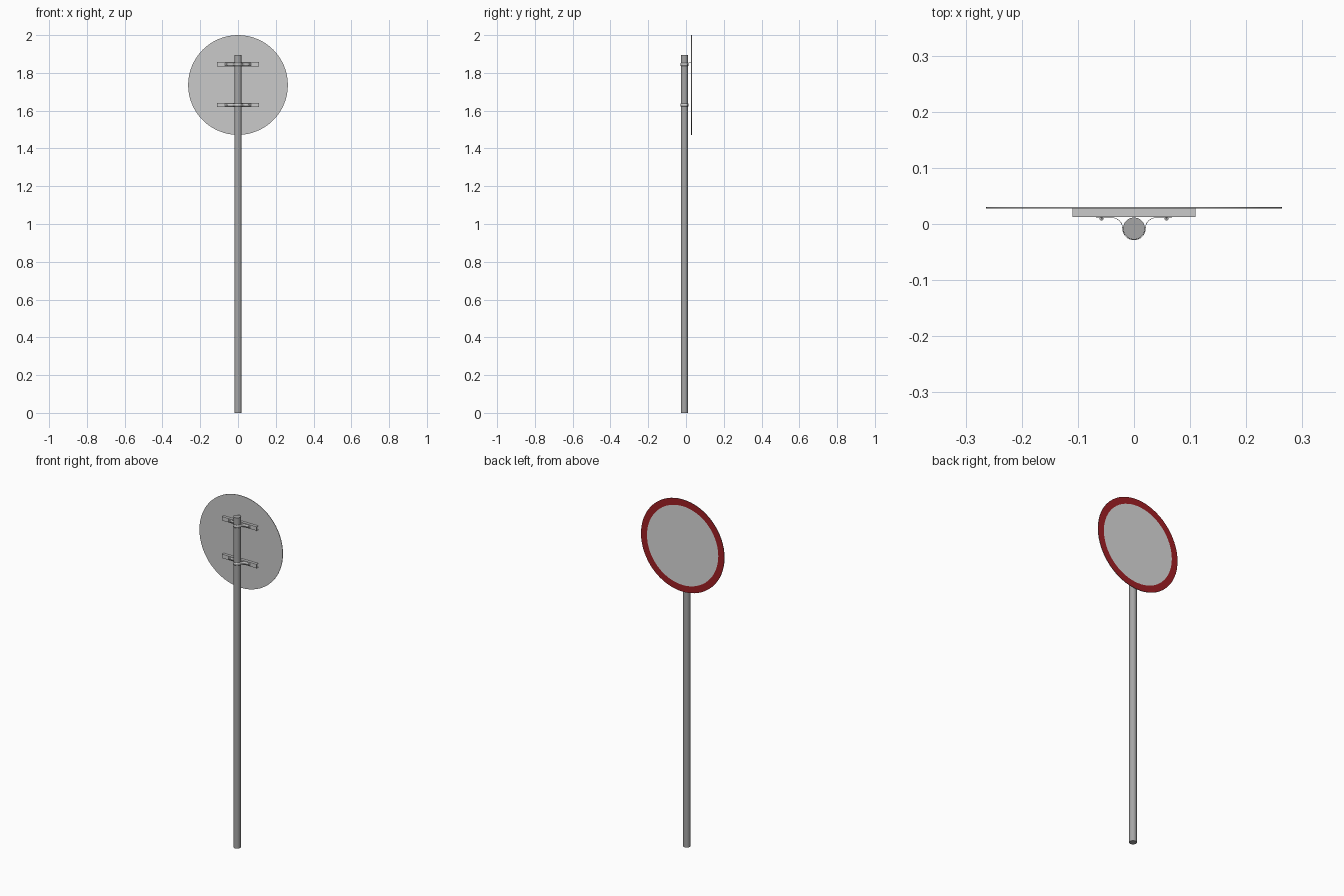
import bpy, bmesh, math
from mathutils import Matrix, Vector

cube = bpy.data.objects.get("Cube")
if cube:
    bpy.data.objects.remove(cube, do_unlink=True)


def material(name, color):
    m = bpy.data.materials.new(name)
    m.use_nodes = True
    m.diffuse_color = (*color, 1)
    m.node_tree.nodes["Principled BSDF"].inputs["Base Color"].default_value = (*color, 1)
    return m


POLE = material("pole grey", (0.38, 0.38, 0.38))
METAL = material("light metal", (0.59, 0.59, 0.59))
WHITE = material("sign face pale grey", (0.70, 0.70, 0.70))
RED = material("sign border red", (0.35, 0.014, 0.018))

POLE_Y, POLE_R, POLE_TOP = -0.008, 0.0195, 1.895
SIGN_Z, SIGN_R, BORDER = 1.736, 0.264, 0.038
WEB_Y, SIGN_BACK, SIGN_FRONT = 0.0125, 0.0275, 0.0305


def finish(name, bm, mats, smooth=False):
    bmesh.ops.recalc_face_normals(bm, faces=bm.faces)
    mesh = bpy.data.meshes.new(name)
    bm.to_mesh(mesh)
    bm.free()
    for m in mats:
        mesh.materials.append(m)
    obj = bpy.data.objects.new(name, mesh)
    bpy.context.collection.objects.link(obj)
    if smooth:
        bpy.ops.object.select_all(action="DESELECT")
        obj.select_set(True)
        bpy.context.view_layer.objects.active = obj
        bpy.ops.object.shade_smooth_by_angle(angle=math.radians(35))
    return obj


def cylinder(radius, depth, center, segments, along_y=False):
    bm = bmesh.new()
    turn = Matrix.Rotation(math.radians(-90), 4, "X") if along_y else Matrix()
    bmesh.ops.create_cone(bm, cap_ends=True, segments=segments, radius1=radius, radius2=radius,
                          depth=depth, matrix=Matrix.Translation(center) @ turn)
    return bm


def strip(name, points, direction, length, thickness, smooth=False):
    """Extrude an open profile into a thin sheet."""
    bm = bmesh.new()
    a = [bm.verts.new(p) for p in points]
    b = [bm.verts.new(Vector(p) + Vector(direction) * length) for p in points]
    for i in range(len(a) - 1):
        bm.faces.new((a[i], a[i + 1], b[i + 1], b[i]))
    obj = finish(name, bm, [METAL], smooth)
    mod = obj.modifiers.new("sheet", "SOLIDIFY")
    mod.thickness, mod.offset = thickness, 0
    return obj


# Pole
finish("pole", cylinder(POLE_R, POLE_TOP, (0, POLE_Y, POLE_TOP / 2), 32), [POLE], True)

# Round sign with a red border on the side facing +y
bm = cylinder(SIGN_R, SIGN_FRONT - SIGN_BACK,
              (0, (SIGN_BACK + SIGN_FRONT) / 2, SIGN_Z), 64, True)
face = max(bm.faces, key=lambda f: f.calc_center_median().y)
border = bmesh.ops.inset_region(bm, faces=[face], thickness=BORDER)["faces"]
for f in border:
    f.material_index = 1
face.material_index = 2
finish("sign_disc", bm, [METAL, RED, WHITE], True)

# Clamp outline: flared ear, then half of the band; mirrored for the other half
FLARE = 0.0195
BAND = POLE_R + 0.0008
half = [(0.068, POLE_Y + FLARE)]
for i in range(9):
    t = math.radians(90 + 90 * i / 8)
    half.append((BAND + FLARE + FLARE * math.cos(t), POLE_Y + FLARE * math.sin(t)))
for i in range(1, 11):
    t = math.radians(-90 * i / 10)
    half.append((BAND * math.cos(t), POLE_Y + BAND * math.sin(t)))
outline = half + [(-x, y) for x, y in reversed(half[:-1])]

for label, z in (("upper", 1.845), ("lower", 1.63)):
    # Channel rail, open toward the sign
    h = 0.011
    channel = [(-0.11, SIGN_BACK, z + h), (-0.11, WEB_Y + 0.0005, z + h),
               (-0.11, WEB_Y + 0.0005, z - h), (-0.11, SIGN_BACK, z - h)]
    strip(label + "_rail", channel, (1, 0, 0), 0.22, 0.001)
    # Pole clamp
    strip(label + "_clamp", [(x, y, z - 0.008) for x, y in outline],
          (0, 0, 1), 0.016, 0.001, True)
    # Bolts
    for side, x in (("left", 0.058), ("right", -0.058)):
        finish(f"{label}_{side}_bolt_head", cylinder(0.0045, 0.003, (x, 0.0098, z), 6, True), [METAL])
        finish(f"{label}_{side}_bolt_shank", cylinder(0.002, 0.008, (x, 0.0105, z), 12, True), [METAL], True)
